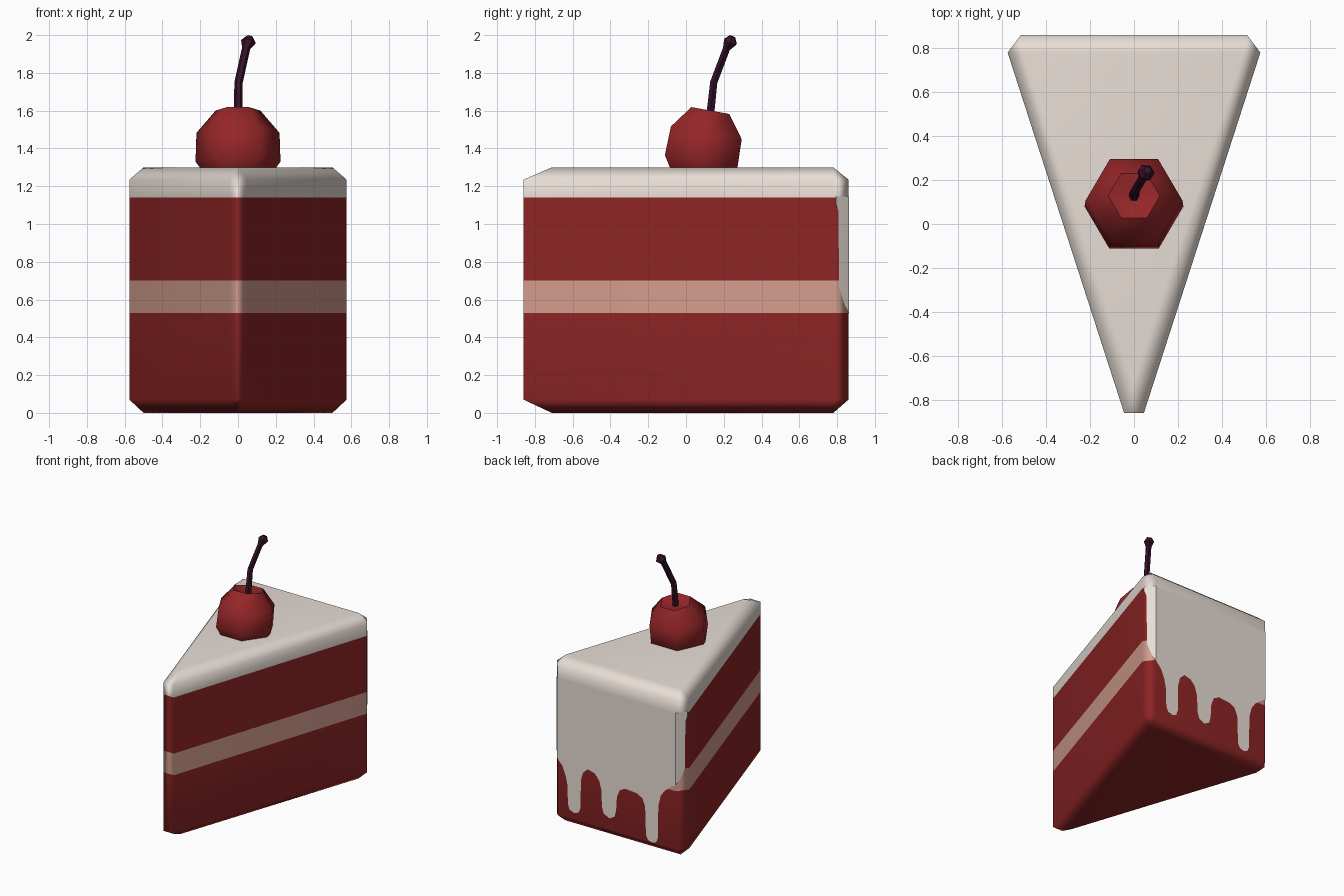
import bpy, bmesh, math
from mathutils import Vector, Matrix

if "Cube" in bpy.data.objects:
    bpy.data.objects.remove(bpy.data.objects["Cube"])


def material(name, rgb):
    m = bpy.data.materials.new(name)
    m.diffuse_color = (*rgb, 1)
    m.use_nodes = True
    m.node_tree.nodes["Principled BSDF"].inputs["Base Color"].default_value = m.diffuse_color
    return m


SPONGE = material("red sponge", (0.27, 0.018, 0.018))
FILLING = material("pink filling", (0.65, 0.34, 0.27))
ICING = material("cream icing", (0.84, 0.76, 0.70))
CHERRY = material("cherry red", (0.30, 0.019, 0.021))
STEM = material("dark stem", (0.038, 0.006, 0.023))


def finish(bm, name, mats, angle=None):
    me = bpy.data.meshes.new(name)
    bm.to_mesh(me)
    bm.free()
    ob = bpy.data.objects.new(name, me)
    bpy.context.collection.objects.link(ob)
    for m in mats:
        me.materials.append(m)
    for p in me.polygons:
        p.use_smooth = True
    if angle:
        bpy.context.view_layer.objects.active = ob
        ob.select_set(True)
        bpy.ops.object.shade_smooth_by_angle(angle=math.radians(angle))
        ob.select_set(False)
    return ob


def loft(name, rings, mat, sides=6, angle=None):
    """Skin hexagonal rings given as (centre, axis, radius)."""
    bm = bmesh.new()
    loops = []
    for c, axis, r in rings:
        axis = Vector(axis).normalized()
        u = (Vector((1, 0, 0)) - axis * axis.x).normalized()
        v = axis.cross(u)
        loops.append([bm.verts.new(Vector(c) + r * (u * math.cos(a) + v * math.sin(a)))
                      for a in (i * math.tau / sides for i in range(sides))])
    for lo, hi in zip(loops, loops[1:]):
        for i in range(sides):
            j = (i + 1) % sides
            bm.faces.new((lo[i], lo[j], hi[j], hi[i]))
    bm.faces.new(loops[0][::-1])
    bm.faces.new(loops[-1])
    return finish(bm, name, [mat], angle)


# Cake wedge: bevelled triangular prism, cut into coloured layers by height
bm = bmesh.new()
outer = [(0.045, -0.86), (0.575, 0.78), (0.515, 0.86)]
inner = [(0.5, 0.78), (-0.5, 0.78), (0, -0.71)]
for z in (0.07, 1.235):
    for x, y in outer:
        for s in (1, -1):
            bm.verts.new((s * x, y, z))
for z in (0, 1.3):
    for x, y in inner:
        bm.verts.new((x, y, z))
bmesh.ops.convex_hull(bm, input=bm.verts[:])
bmesh.ops.dissolve_limit(bm, angle_limit=math.radians(3), verts=bm.verts[:], edges=bm.edges[:])
for z in (0.53, 0.70, 1.14):
    bmesh.ops.bisect_plane(bm, geom=bm.verts[:] + bm.edges[:] + bm.faces[:],
                           plane_co=(0, 0, z), plane_no=(0, 0, 1))
bmesh.ops.recalc_face_normals(bm, faces=bm.faces[:])
for f in bm.faces:
    z = f.calc_center_median().z
    f.material_index = 2 if z > 1.14 else 1 if 0.53 < z < 0.70 else 0
cake = finish(bm, "cake_slice", [SPONGE, FILLING, ICING])
cake.modifiers.new("weighted", "WEIGHTED_NORMAL")

# Back icing: thin sheet hanging from the top icing, with a dripping lower edge
edge = [(0.568, 1.11), (0.558, 1.07), (0.555, 0.67), (0.535, 0.58), (0.515, 0.52),
        (0.47, 0.47), (0.44, 0.40), (0.425, 0.33), (0.42, 0.18), (0.405, 0.14), (0.365, 0.125),
        (0.325, 0.14), (0.312, 0.18), (0.307, 0.40), (0.29, 0.46), (0.25, 0.50), (0.19, 0.485),
        (0.15, 0.44), (0.13, 0.37), (0.125, 0.24), (0.11, 0.19), (0.06, 0.165), (0.015, 0.19),
        (0.002, 0.24), (-0.005, 0.35), (-0.03, 0.41), (-0.08, 0.435), (-0.18, 0.425),
        (-0.225, 0.40), (-0.25, 0.34), (-0.257, 0.12), (-0.275, 0.085), (-0.31, 0.075),
        (-0.345, 0.085), (-0.36, 0.12), (-0.365, 0.38), (-0.385, 0.46), (-0.42, 0.51),
        (-0.47, 0.55), (-0.515, 0.58), (-0.535, 0.62), (-0.555, 0.70), (-0.558, 1.07), (-0.568, 1.11)]
bm = bmesh.new()
cols = []
for x, z in edge:
    wrap = max(0, abs(x) - 0.515)          # follow the chamfered corner
    y = 0.864 - wrap * 0.08 / 0.06
    px = x + math.copysign(0.002, x) * (wrap > 0)
    cols.append((bm.verts.new((px, y, z)), bm.verts.new((px, y, 1.145))))
for (a, b), (c, d) in zip(cols, cols[1:]):
    bm.faces.new((a, c, d, b))
bmesh.ops.recalc_face_normals(bm, faces=bm.faces[:])
if sum(f.normal.y for f in bm.faces) < 0:
    bmesh.ops.reverse_faces(bm, faces=bm.faces[:])
finish(bm, "back_icing", [ICING], 30)

# Cherry: six-sided ball leaning backwards, with a dimple on top
lean = Vector((0, 0.18, 1)).normalized()
base = Vector((0, 0.08, 1.33))
loft("cherry", [(base + lean * h, lean, r) for h, r in
                ((-0.13, 0.13), (0, 0.225), (0.155, 0.22), (0.275, 0.118), (0.25, 0.03))],
     CHERRY, angle=60)

# Stem: bent hexagonal tube ending in a knob
loft("cherry_stem", [((0, 0.125, 1.55), (0, 0.1, 1), 0.024),
                     ((0.003, 0.147, 1.75), (0.1, 0.25, 1), 0.022),
                     ((0.043, 0.215, 1.93), (0.25, 0.4, 1), 0.022),
                     ((0.055, 0.235, 1.965), (0.25, 0.4, 1), 0.04),
                     ((0.062, 0.245, 1.992), (0.25, 0.4, 1), 0.018)], STEM, angle=40)
